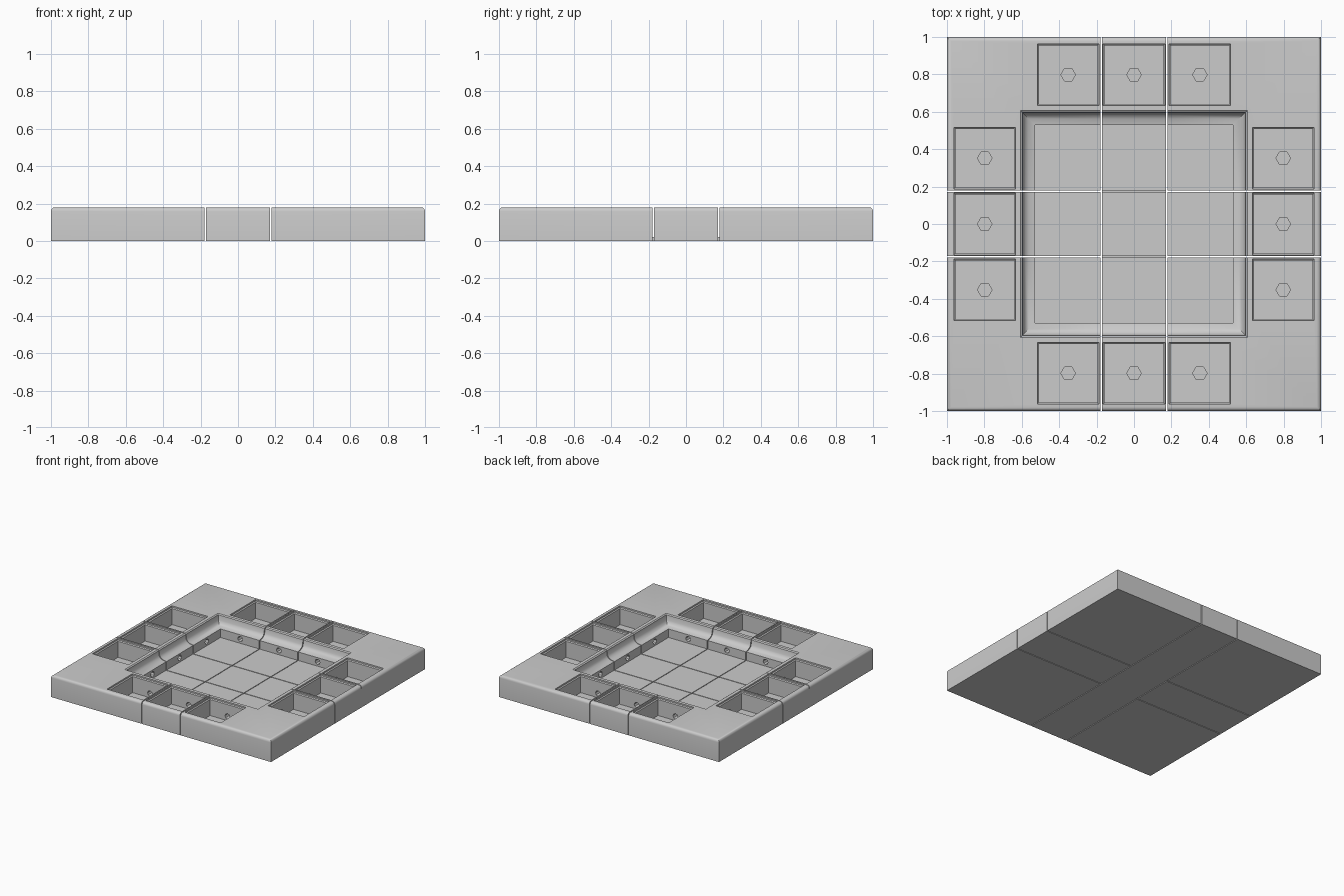
import bpy, bmesh, math
from mathutils import Matrix, Vector

if "Cube" in bpy.data.objects:
    bpy.data.objects.remove(bpy.data.objects["Cube"])

H = 0.18        # board height
FLOOR = 0.03    # pool and pocket floor level
SEAM = 0.175    # seam offset
GAP = 0.006     # seam width


def loft(bm, rings, sides=4, mat=Matrix()):
    """Closed solid through (half size or radius, z) rings."""
    loops = []
    for r, z in rings:
        if sides == 4:
            pts = [(-r, -r), (r, -r), (r, r), (-r, r)]
        else:
            pts = [(r * math.cos(2 * math.pi * i / sides),
                    r * math.sin(2 * math.pi * i / sides)) for i in range(sides)]
        loops.append([bm.verts.new(mat @ Vector((x, y, z))) for x, y in pts])
    for a, b in zip(loops, loops[1:]):
        for i in range(sides):
            j = (i + 1) % sides
            bm.faces.new((a[i], a[j], b[j], b[i]))
    bm.faces.new(loops[0][::-1])
    bm.faces.new(loops[-1])


def box(bm, x0, x1, y0, y1, z0, z1):
    m = Matrix.Translation(((x0 + x1) / 2, (y0 + y1) / 2, (z0 + z1) / 2)) \
        @ Matrix.Diagonal((x1 - x0, y1 - y0, z1 - z0, 1))
    bmesh.ops.create_cube(bm, size=1, matrix=m)


def finish(name, bm):
    bmesh.ops.recalc_face_normals(bm, faces=bm.faces)
    me = bpy.data.meshes.new(name)
    bm.to_mesh(me)
    bm.free()
    ob = bpy.data.objects.new(name, me)
    bpy.context.collection.objects.link(ob)
    return ob


# board body: rounded outer edge, flat rim, coved pool wall, floor
bm = bmesh.new()
R = 0.022
profile = [(1, 0)]
profile += [(1 - R + R * math.cos(a), H - R + R * math.sin(a))
            for a in (math.pi / 2 * i / 4 for i in range(5))]
profile += [(0.606, H), (0.597, H - 0.007), (0.592, 0.135), (0.582, 0.118),
            (0.562, 0.106), (0.53, 0.1), (0.53, FLOOR)]
loft(bm, profile)
body = finish("board", bm)

# pocket cutters, hole cutters and seam cutters
pockets, details, seams = bmesh.new(), bmesh.new(), bmesh.new()
for k in range(4):
    turn = Matrix.Rotation(k * math.pi / 2, 4, 'Z')
    for x in (-0.352, 0, 0.352):
        place = turn @ Matrix.Translation((x, -0.798, 0))
        loft(pockets, [(0.157, FLOOR), (0.157, 0.162), (0.165, 0.168), (0.165, 0.25)],
             mat=place)
        # hexagonal recess in the pocket floor
        c = turn @ Vector((x, -0.798, 0))
        loft(details, [(0.039, 0.015), (0.039, 0.05)], 6, Matrix.Translation(c))
        # round hole from the pocket to the pool
        through = turn @ Matrix.Translation((x, -0.67, 0.065)) @ Matrix.Rotation(-math.pi / 2, 4, 'X')
        loft(details, [(0.022, 0), (0.022, 0.18)], 8, through)
g = GAP / 2
for s in (-1, 1):
    # full seams beside the middle strip, outer seams and floor grooves across it
    box(seams, s * SEAM - g, s * SEAM + g, -1.1, 1.1, -0.1, 0.3)
    y = s * SEAM
    box(details, SEAM, 1.1, y - g, y + g, -0.1, 0.3)
    box(details, -1.1, -SEAM, y - g, y + g, -0.1, 0.3)
    box(details, -SEAM + 0.001, SEAM - 0.001, y - g, y + g, 0.02, 0.1)

cutters = [finish(n, b) for n, b in (("pocket_cutter", pockets),
                                     ("hole_cutter", details), ("seam_cutter", seams))]
for c in cutters:
    c.hide_render = True
    m = body.modifiers.new(c.name, 'BOOLEAN')
    m.operation = 'DIFFERENCE'
    m.solver = 'EXACT'
    m.object = c

# bake the cuts and split into the loose board sections
deps = bpy.context.evaluated_depsgraph_get()
baked = bpy.data.meshes.new_from_object(body.evaluated_get(deps))
body.modifiers.clear()
body.data = baked
for c in cutters:
    bpy.data.objects.remove(c)
bpy.ops.object.select_all(action='DESELECT')
body.select_set(True)
bpy.context.view_layer.objects.active = body
bpy.ops.object.mode_set(mode='EDIT')
bpy.ops.mesh.select_all(action='SELECT')
bpy.ops.mesh.separate(type='LOOSE')
bpy.ops.object.mode_set(mode='OBJECT')

# name each section by where it sits
for ob in [o for o in bpy.context.scene.objects if o.type == 'MESH']:
    xs = [v.co.x for v in ob.data.vertices]
    ys = [v.co.y for v in ob.data.vertices]
    cx, cy = (min(xs) + max(xs)) / 2, (min(ys) + max(ys)) / 2
    col = "left" if cx < -0.2 else "right" if cx > 0.2 else "middle"
    row = "front" if cy < -0.2 else "back" if cy > 0.2 else "centre"
    ob.name = f"{row}_{col}_section"
    ob.select_set(True)
    bpy.context.view_layer.objects.active = ob
bpy.ops.object.shade_smooth_by_angle(angle=math.radians(30))
